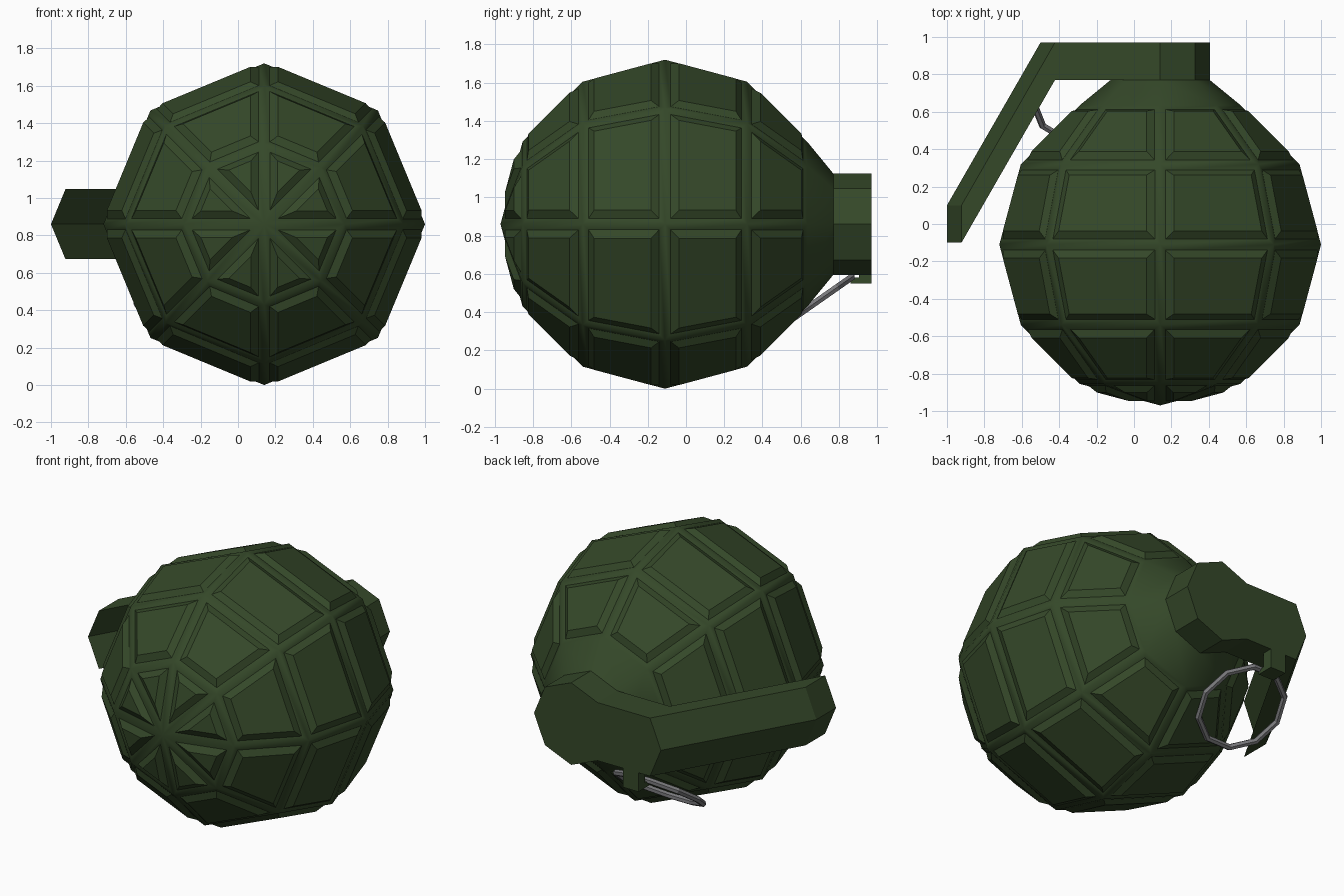
import bpy, bmesh, math
from mathutils import Vector, Matrix

if "Cube" in bpy.data.objects:
    bpy.data.objects.remove(bpy.data.objects["Cube"])

CX, CY, CZ = 0.14, -0.11, 0.86      # centre of the round body
R, NECK_R, SIDES = 0.86, 0.265, 8
NECK_Y0, NECK_Y1 = 0.77, 0.97


def material(name, rgb):
    m = bpy.data.materials.new(name)
    m.diffuse_color = (*rgb, 1)
    m.use_nodes = True
    m.node_tree.nodes["Principled BSDF"].inputs["Base Color"].default_value = m.diffuse_color
    return m


green = material("dark_green", (0.035, 0.065, 0.022))
grey = material("ring_grey", (0.19, 0.19, 0.20))


def finish(bm, name, mat):
    bmesh.ops.recalc_face_normals(bm, faces=bm.faces)
    me = bpy.data.meshes.new(name)
    bm.to_mesh(me)
    bm.free()
    me.materials.append(mat)
    ob = bpy.data.objects.new(name, me)
    bpy.context.collection.objects.link(ob)
    return ob


def ring_verts(bm, r, y):
    return [bm.verts.new((CX + r * math.cos(k * math.tau / SIDES), y,
                          CZ + r * math.sin(k * math.tau / SIDES))) for k in range(SIDES)]


def bridge(bm, a, b):
    return [bm.faces.new((a[k], a[(k + 1) % SIDES], b[(k + 1) % SIDES], b[k]))
            for k in range(SIDES)]


# Body: coarse sphere along y, with a shoulder narrowing into the neck
bm = bmesh.new()
pole = bm.verts.new((CX, CY - R, CZ))
rings = [ring_verts(bm, R * math.cos(math.radians(a)), CY + R * math.sin(math.radians(a)))
         for a in (-60, -30, 0, 30, 60)]
panels = [bm.faces.new((pole, rings[0][(k + 1) % SIDES], rings[0][k])) for k in range(SIDES)]
for a, b in zip(rings, rings[1:]):
    panels += bridge(bm, a, b)
top = ring_verts(bm, NECK_R, NECK_Y0)
shoulder = bridge(bm, rings[-1], top)
bm.faces.new(top)
bmesh.ops.recalc_face_normals(bm, faces=bm.faces)
# Grooves stay at base level and are smooth, the panels rise out with sloped walls
grooves = bmesh.ops.inset_individual(bm, faces=panels, thickness=0.031, depth=0,
                                     use_even_offset=True)["faces"]
for f in list(grooves) + shoulder:
    f.smooth = True
walls = bmesh.ops.inset_individual(bm, faces=panels, thickness=0.037, depth=0.028,
                                   use_even_offset=True)["faces"]
for f in list(walls) + panels:
    f.smooth = False
finish(bm, "body", green)

# Neck prism with the safety lever extruded from its two left faces
bm = bmesh.new()
low, high = ring_verts(bm, NECK_R, NECK_Y0), ring_verts(bm, NECK_R, NECK_Y1)
bridge(bm, low, high)
bm.faces.new(low)
bm.faces.new(high)
bmesh.ops.recalc_face_normals(bm, faces=bm.faces)
bm.normal_update()
front = [f for f in bm.faces if f.normal.x < -0.8]
for move in ((-0.375, 0, 0), (-0.50, -0.87, 0)):
    new = bmesh.ops.extrude_face_region(bm, geom=front)["geom"]
    bmesh.ops.delete(bm, geom=front, context="FACES")
    front = [g for g in new if isinstance(g, bmesh.types.BMFace)]
    bmesh.ops.translate(bm, vec=Vector(move),
                        verts=[g for g in new if isinstance(g, bmesh.types.BMVert)])
finish(bm, "neck_and_lever", green)

# Hook under the lever that holds the pull ring
bm = bmesh.new()
outline = [(0.97, 0.70), (0.97, 0.55), (0.86, 0.55), (0.86, 0.58), (0.905, 0.58), (0.905, 0.70)]
face = bm.faces.new([bm.verts.new((-0.34, y, z)) for y, z in outline])
new = bmesh.ops.extrude_face_region(bm, geom=[face])["geom"]
bmesh.ops.translate(bm, vec=(0.11, 0, 0), verts=[g for g in new if isinstance(g, bmesh.types.BMVert)])
finish(bm, "ring_hook", green)

# Pull ring, tilted down towards the front
bpy.ops.mesh.primitive_torus_add(major_segments=10, minor_segments=6, major_radius=0.27,
                                 minor_radius=0.02, location=(-0.27, 0.655, 0.435),
                                 rotation=(math.radians(35), 0, 0))
pull_ring = bpy.context.object
pull_ring.name = "pull_ring"
pull_ring.data.materials.append(grey)
for p in pull_ring.data.polygons:
    p.use_smooth = False
